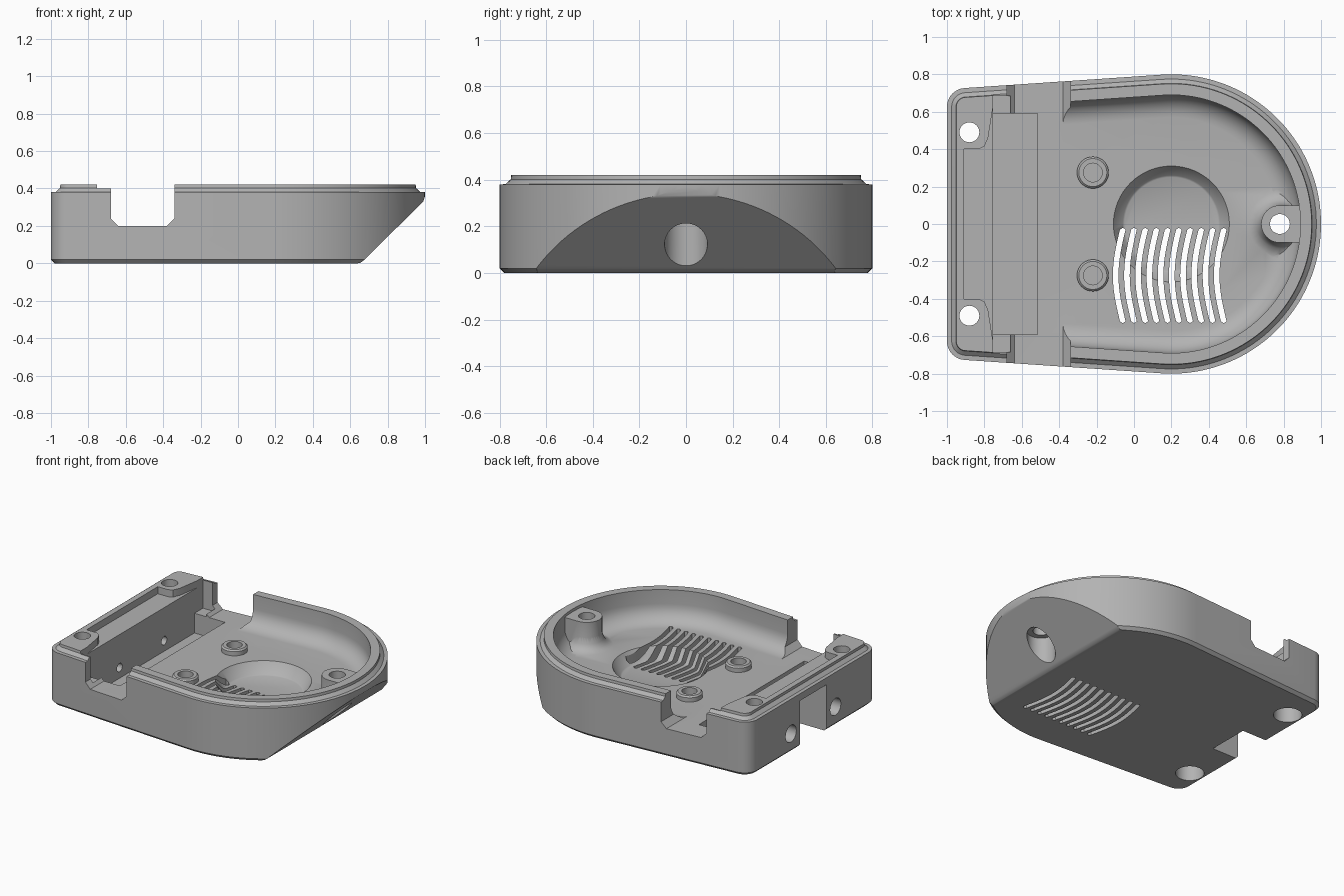
import bpy, bmesh, math
from math import cos, sin, pi

if "Cube" in bpy.data.objects:
    bpy.data.objects.remove(bpy.data.objects["Cube"])

grey = bpy.data.materials.new("warm_grey")
grey.diffuse_color = (0.45, 0.45, 0.45, 1)
grey.use_nodes = True
grey.node_tree.nodes["Principled BSDF"].inputs["Base Color"].default_value = grey.diffuse_color


def loft(name, rings):
    """Closed solid through rings of matching 3D points."""
    bm = bmesh.new()
    loops = [[bm.verts.new(p) for p in r] for r in rings]
    n = len(loops[0])
    for a, b in zip(loops, loops[1:]):
        for i in range(n):
            j = (i + 1) % n
            bm.faces.new((a[i], a[j], b[j], b[i]))
    bm.faces.new(loops[0][::-1])
    bm.faces.new(loops[-1])
    bmesh.ops.recalc_face_normals(bm, faces=bm.faces)
    me = bpy.data.meshes.new(name)
    bm.to_mesh(me)
    bm.free()
    ob = bpy.data.objects.new(name, me)
    bpy.context.collection.objects.link(ob)
    me.materials.append(grey)
    return ob


def prism(name, pts, z0, z1):
    return loft(name, [[(x, y, z) for x, y in pts] for z in (z0, z1)])


def box(name, x0, x1, y0, y1, z0, z1):
    return prism(name, [(x0, y0), (x1, y0), (x1, y1), (x0, y1)], z0, z1)


def side_prism(name, pts, y0, y1):
    """Extrude an x-z profile along y."""
    return loft(name, [[(x, y, z) for x, z in pts] for y in (y0, y1)])


def turned(name, x, y, profile, n=40):
    """Vertical round solid from (radius, z) pairs."""
    return loft(name, [[(x + r * cos(2 * pi * i / n), y + r * sin(2 * pi * i / n), z)
                        for i in range(n)] for r, z in profile])


def arc(cx, cy, r, a0, a1, n):
    return [(cx + r * cos(a0 + (a1 - a0) * i / n), cy + r * sin(a0 + (a1 - a0) * i / n))
            for i in range(n + 1)]


def combine(ob, other, op):
    m = ob.modifiers.new(op, "BOOLEAN")
    m.operation, m.solver, m.object = op, "EXACT", other
    bpy.context.view_layer.objects.active = ob
    bpy.ops.object.modifier_apply(modifier=m.name)
    bpy.data.objects.remove(other)


def cut(other):
    combine(body, other, "DIFFERENCE")


def add(other):
    combine(body, other, "UNION")


T = math.radians(93.9)  # where the straight flanks meet the round nose


def outline(inset):
    r = 0.1 - inset
    return (arc(0.2, 0, 0.8 - inset, -T, T, 72) + arc(-0.9, 0.627, r, T, pi, 8)
            + arc(-0.9, -0.627, r, pi, 2 * pi - T, 8))


def cavity_ring(inset, z):
    pts = arc(0.2, 0, 0.8 - inset, -T, T, 72)
    x, y = pts[-1]
    y -= (x + 0.755) * math.tan(T - pi / 2)
    return [(px, py, z) for px, py in pts + [(-0.755, y), (-0.755, -y)]]


# Shell with chamfered base and stepped sealing lip
body = loft("case_shell", [[(x, y, z) for x, y in outline(i)] for i, z in
            ((0.02, 0), (0, 0.02), (0, 0.38), (0.025, 0.381), (0.048, 0.402), (0.05, 0.42))])

# Hollow interior with a rounded floor edge
fillet = [(0.11 + 0.12 * (1 - cos(a)), 0.32 - 0.12 * sin(a))
          for a in (pi / 2 * k / 7 for k in range(7, -1, -1))]
cut(loft("cavity", [cavity_ring(i, z) for i, z in fillet + [(0.11, 0.5)]]))

# Nose screw boss with flared foot
boss = arc(0.78, 0, 0.1, pi / 2, 1.5 * pi, 24)
add(prism("nose_boss", [(0.92, 0.1)] + boss + [(0.92, -0.1)], 0.15, 0.4))
add(turned("boss_foot", 0.78, 0, [(0.17, 0.16), (0.17, 0.2), (0.13, 0.22), (0.11, 0.25), (0.1, 0.29)]))

# Round dish in the floor
cut(turned("dish", 0.2, 0, [(0.25, 0.12), (0.26, 0.125), (0.31, 0.2), (0.31, 0.3)], 64))

# Two short standoffs
for s in (1, -1):
    add(turned("standoff", -0.22, 0.275 * s, [(0.085, 0.15), (0.085, 0.23), (0.075, 0.24)]))
    cut(turned("standoff_hole", -0.22, 0.275 * s, [(0.05, 0.12), (0.05, 0.3)]))

# Sloped underside of the nose
cut(side_prism("nose_slope", [(0.63, -0.1), (0.63, -0.002), (0.655, 0.003), (0.675, 0.018),
                              (0.965, 0.305), (0.99, 0.33), (0.998, 0.352), (1.001, 0.375),
                              (1.1, 0.375), (1.1, -0.1)], -1, 1))

# Openings in both flanks, rebates and lowered lip behind them
cut(side_prism("flank_opening", [(-0.68, 0.5), (-0.68, 0.24), (-0.64, 0.2), (-0.38, 0.2),
                                 (-0.34, 0.24), (-0.34, 0.5)], -1, 1))
cut(box("flank_rebate", -0.755, -0.66, -0.685, 0.685, 0.2, 0.5))
cut(box("low_lip", -0.755, -0.66, -1, 1, 0.4, 0.5))

# Floor pocket beside the rear wall
cut(box("pocket", -0.755, -0.515, -0.59, 0.59, 0.06, 0.4))

# Lowered shelf between the rear corners
half = [(-0.91, 0.4), (-0.83, 0.4), (-0.8, 0.415), (-0.78, 0.46), (-0.755, 0.62), (-0.74, 0.62)]
cut(prism("shelf", half + [(x, -y) for x, y in reversed(half)], 0.37, 0.5))

# Cable notch in the rear end, open at the base
cut(box("cable_notch", -1.1, -0.79, -0.15, 0.15, -0.1, 0.33))

# Vertical screw holes with counterbores from below
for x, y, top in ((0.78, 0, 0.225), (-0.88, 0.49, 0.25), (-0.88, -0.49, 0.25)):
    cut(turned("counterbore", x, y, [(0.092, -0.1), (0.092, top)]))
    cut(turned("screw_hole", x, y, [(0.053, top - 0.05), (0.053, 0.5)]))

# Horizontal holes through the rear wall
for y in (0.25, -0.25):
    for r, x0, x1 in ((0.06, -1.1, -0.86), (0.03, -0.9, -0.7)):
        cut(loft("rear_hole", [[(x, y + r * cos(2 * pi * i / 24), 0.135 + r * sin(2 * pi * i / 24))
                                for i in range(24)] for x in (x0, x1)]))

# Row of bowed vent slots
for k in range(10):
    x0 = -0.06 + 0.06 * k
    mid = [(x0 - 0.038 * sin(pi * i / 12), -0.03 - 0.49 * i / 12) for i in range(13)]
    w = 0.015
    slot = ([(x - w, y) for x, y in mid] + [(mid[-1][0], -0.53)]
            + [(x + w, y) for x, y in reversed(mid)] + [(mid[0][0], -0.02)])
    cut(prism("vent", slot, -0.1, 0.3))

# Single colour, smooth curves with crisp edges
body.data.materials.clear()
body.data.materials.append(grey)
for p in body.data.polygons:
    p.material_index = 0
bpy.ops.object.select_all(action="DESELECT")
body.select_set(True)
bpy.context.view_layer.objects.active = body
bpy.ops.object.shade_smooth_by_angle(angle=math.radians(30))
